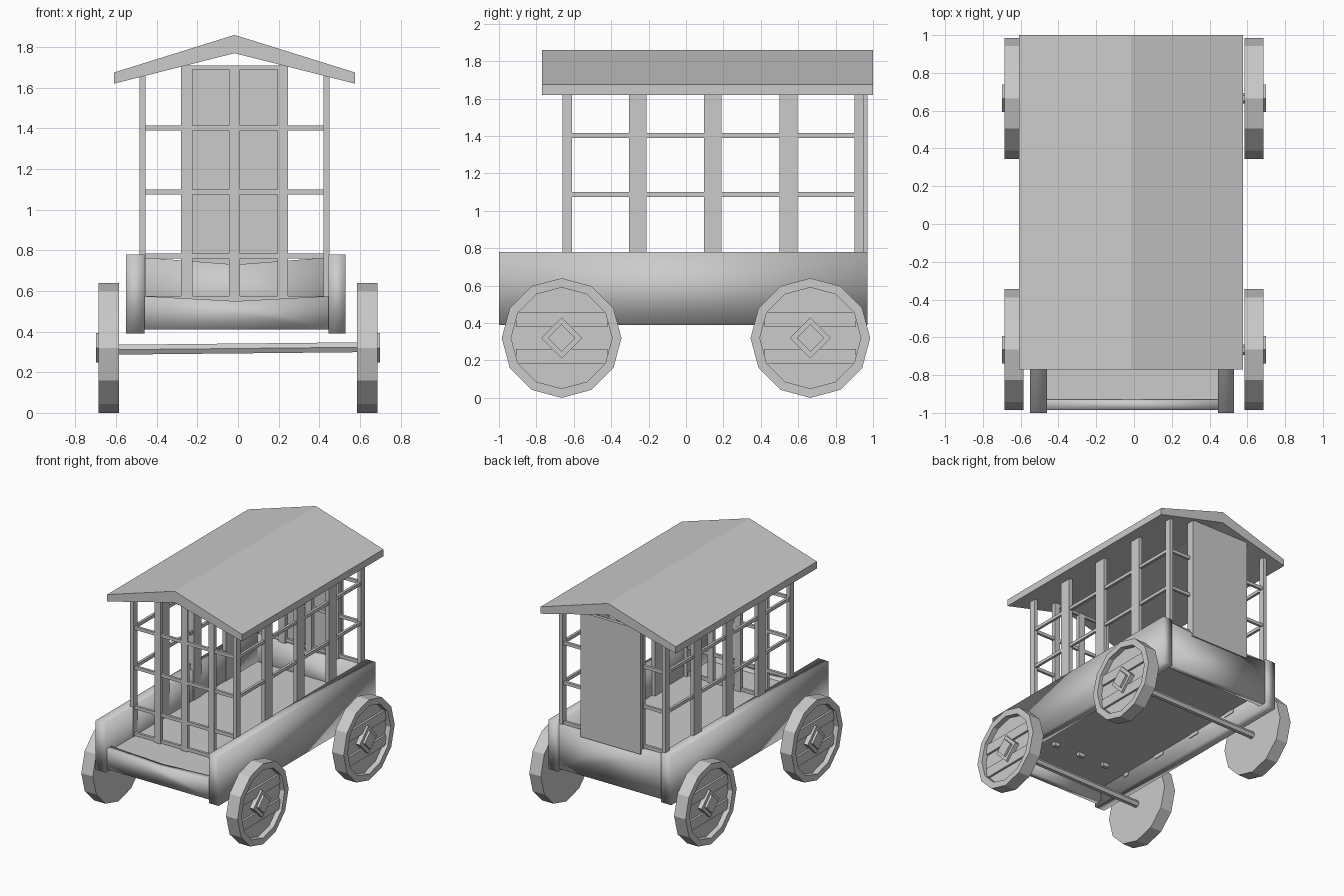
import bpy, bmesh, math
from mathutils import Matrix

if "Cube" in bpy.data.objects:
    bpy.data.objects.remove(bpy.data.objects["Cube"])


def finish(name, bm, smooth=False):
    bmesh.ops.recalc_face_normals(bm, faces=bm.faces)
    for f in bm.faces:
        f.smooth = smooth
    me = bpy.data.meshes.new(name)
    bm.to_mesh(me)
    bm.free()
    ob = bpy.data.objects.new(name, me)
    bpy.context.collection.objects.link(ob)
    return ob


def add_box(bm, x0, x1, y0, y1, z0, z1):
    m = Matrix.Translation(((x0 + x1) / 2, (y0 + y1) / 2, (z0 + z1) / 2))
    m = m @ Matrix.Diagonal((x1 - x0, y1 - y0, z1 - z0, 1))
    bmesh.ops.create_cube(bm, size=1, matrix=m)


def boxes(name, items, smooth=False):
    bm = bmesh.new()
    for b in items:
        add_box(bm, *b)
    return finish(name, bm, smooth)


def prism(name, profile, y0, y1, smooth=False):
    """Extrude an (x, z) profile along y."""
    bm = bmesh.new()
    face = bm.faces.new([bm.verts.new((x, y0, z)) for x, z in profile])
    ext = bmesh.ops.extrude_face_region(bm, geom=[face])
    bmesh.ops.translate(bm, vec=(0, y1 - y0, 0),
                        verts=[v for v in ext["geom"] if isinstance(v, bmesh.types.BMVert)])
    return finish(name, bm, smooth)


# Gabled roof
prism("roof", [(-0.61, 1.62), (-0.017, 1.77), (0.576, 1.62), (0.576, 1.675),
               (-0.017, 1.86), (-0.61, 1.675)], -0.77, 1.0)

# Wagon bed
boxes("left_side_board", [(-0.55, -0.46, -1.0, 0.97, 0.39, 0.78)], True)
boxes("right_side_board", [(0.445, 0.53, -1.0, 0.97, 0.39, 0.78)], True)
prism("front_board", [(-0.47, 0.41), (0.45, 0.41), (0.45, 0.575), (-0.01, 0.55),
                      (-0.47, 0.575)], -0.985, -0.93, True)
prism("back_board", [(-0.47, 0.41), (0.45, 0.41), (0.45, 0.765), (-0.01, 0.73),
                     (-0.47, 0.765)], 0.90, 0.96, True)
boxes("floor", [(-0.47, 0.45, -0.94, 0.92, 0.52, 0.545)])

# Cage side walls: posts and rails
rails_z = [(1.075, 1.10), (1.39, 1.415)]
post_y = [(-0.66, -0.61), (-0.305, -0.21), (0.095, 0.19), (0.50, 0.595), (0.90, 0.95)]
for side, x0, x1 in (("left", -0.485, -0.455), ("right", 0.42, 0.45)):
    boxes(side + "_posts", [(x0, x1, a, b, 0.49, 1.67) for a, b in post_y])
    boxes(side + "_rails", [(x0 + 0.005, x1 - 0.005, -0.64, 0.93, a, b) for a, b in rails_z])

# Cage end walls: bars and rails
bar_x = [(-0.28, -0.225), (-0.045, 0.01), (0.195, 0.245)]
for end, y0, y1 in (("front", -0.65, -0.62), ("back", 0.91, 0.94)):
    boxes(end + "_bars", [(a, b, y0, y1, 0.49, 1.71) for a, b in bar_x])
    boxes(end + "_rails", [(-0.46, 0.425, y0 + 0.005, y1 - 0.005, a, b)
                           for a, b in rails_z + [(0.76, 0.785)]]
          + [(-0.23, 0.20, y0 + 0.005, y1 - 0.005, 1.69, 1.71)])
boxes("front_sill", [(-0.46, 0.425, -0.645, -0.625, 0.55, 0.575)])

# Back door
boxes("back_door", [(-0.28, 0.245, 0.945, 0.97, 0.72, 1.71)])

R, RI, WZ, WY = 0.32, 0.27, 0.32, 0.665


def wheel(name, s, y):
    bm = bmesh.new()

    # Twelve-sided rim with recessed face, lathed around x
    rings = []
    for x, r in ((0.585, R), (0.686, R), (0.686, RI), (0.645, RI)):
        rings.append([bm.verts.new((s * x, y + r * math.sin(i * math.pi / 6),
                                    WZ + r * math.cos(i * math.pi / 6))) for i in range(12)])
    for a, b in zip(rings, rings[1:]):
        for i in range(12):
            j = (i + 1) % 12
            bm.faces.new((a[i], a[j], b[j], b[i]))
    bm.faces.new(rings[0])
    bm.faces.new(rings[-1])
    # Raised planks
    for a, b in ((0.18, 0.26), (0.38, 0.46)):
        add_box(bm, *sorted((s * 0.635, s * 0.662)), y - 0.245, y + 0.245, a, b)
    # Diamond hub
    for r, x in ((0.11, 0.68), (0.073, 0.698)):
        m = (Matrix.Translation((s * (x + 0.63) / 2, y, WZ))
             @ Matrix.Rotation(math.pi / 4, 4, 'X')
             @ Matrix.Diagonal((x - 0.63, r * math.sqrt(2), r * math.sqrt(2), 1)))
        bmesh.ops.create_cube(bm, size=1, matrix=m)
    finish(name, bm)


# Wheels and axles
for end, y in (("front", -WY), ("back", WY)):
    for side, s in (("left", -1), ("right", 1)):
        wheel(f"{end}_{side}_wheel", s, y)
    bm = bmesh.new()
    bmesh.ops.create_cone(bm, cap_ends=True, segments=6, radius1=0.028, radius2=0.028, depth=1.2,
                          matrix=Matrix.Translation((0, y, 0.317))
                          @ Matrix.Rotation(math.pi / 2 - 0.01, 4, 'Y'))
    finish(end + "_axle", bm)
